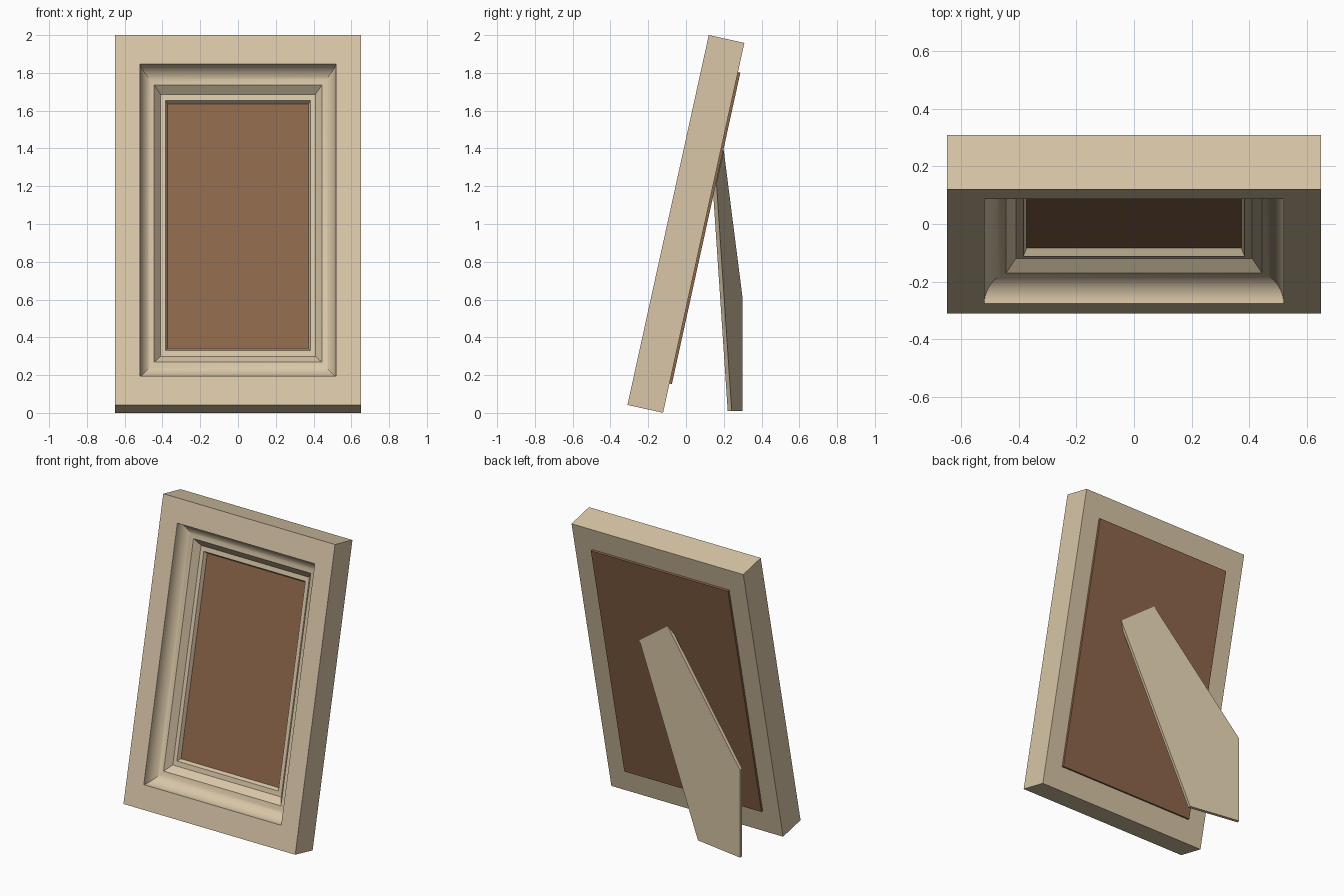
import bpy, bmesh, math

if "Cube" in bpy.data.objects:
    bpy.data.objects.remove(bpy.data.objects["Cube"])

TILT = math.radians(-12.4)
ORIGIN = (0, -0.31, 0.042)          # lower front edge of the frame
HALF_W, HALF_H, THICK = 0.65, 1.0025, 0.193
OPEN_W, OPEN_H = 0.52, 0.845        # half size of the front opening


def material(name, rgb):
    m = bpy.data.materials.new(name)
    m.diffuse_color = (*rgb, 1)
    m.use_nodes = True
    m.node_tree.nodes["Principled BSDF"].inputs["Base Color"].default_value = m.diffuse_color
    return m


tan = material("pale_wood", (0.69, 0.565, 0.385))
brown = material("brown_board", (0.265, 0.135, 0.069))


def finish(bm, name, mat, tilted=True):
    bmesh.ops.recalc_face_normals(bm, faces=bm.faces)
    mesh = bpy.data.meshes.new(name)
    bm.to_mesh(mesh)
    bm.free()
    mesh.materials.append(mat)
    obj = bpy.data.objects.new(name, mesh)
    bpy.context.collection.objects.link(obj)
    if tilted:
        obj.rotation_euler[0] = TILT
        obj.location = ORIGIN
    return obj


def ring(bm, hw, hh, depth):
    return [bm.verts.new((sx * hw, depth, HALF_H + sz * hh))
            for sx, sz in ((-1, -1), (1, -1), (1, 1), (-1, 1))]


def bridge(bm, a, b):
    for i in range(4):
        j = (i + 1) % 4
        bm.faces.new((a[i], a[j], b[j], b[i]))


# Moulded frame: mitred rings following a closed profile
profile = [(HALF_W, HALF_H, THICK), (HALF_W, HALF_H, 0)]
inset = []
for i in range(11):                 # hollow cove
    t = math.pi / 2 * i / 10
    inset.append((0.076 * (1 - math.cos(t)), 0.088 * math.sin(t)))
inset += [(0.11, 0.131), (0.136, 0.131), (0.147, 0.157)]   # bevel, lip, inner wall
profile += [(OPEN_W - s, OPEN_H - 1.23 * s, d) for s, d in inset]
profile += [(OPEN_W, OPEN_H, 0.157), (OPEN_W, OPEN_H, THICK)]  # back recess
bm = bmesh.new()
rings = [ring(bm, *p) for p in profile]
for i, r in enumerate(rings):
    bridge(bm, r, rings[(i + 1) % len(rings)])
frame = finish(bm, "frame", tan)
bpy.context.view_layer.objects.active = frame
frame.select_set(True)
bpy.ops.object.shade_smooth_by_angle(angle=math.radians(30))

# Backing board, standing slightly proud of the back of the frame
bm = bmesh.new()
front = ring(bm, OPEN_W - 0.001, OPEN_H - 0.001, 0.158)
back = ring(bm, OPEN_W - 0.001, OPEN_H - 0.001, 0.206)
bridge(bm, front, back)
bm.faces.new(front)
bm.faces.new(back)
finish(bm, "backing_board", brown)

# Skewed upright leg behind the frame
outline = [(0.0, 1.39), (0.24, 1.215), (-0.26, 0.01), (-0.617, 0.01), (-0.617, 0.61)]
bm = bmesh.new()
face = bm.faces.new([bm.verts.new((x, 0.2 - 0.161 * x, z)) for x, z in outline])
ext = bmesh.ops.extrude_face_region(bm, geom=[face], use_keep_orig=True)
moved = [v for v in ext["geom"] if isinstance(v, bmesh.types.BMVert)]
bmesh.ops.translate(bm, verts=moved, vec=(-0.003, -0.021, 0))
finish(bm, "support_leg", tan, tilted=False)
